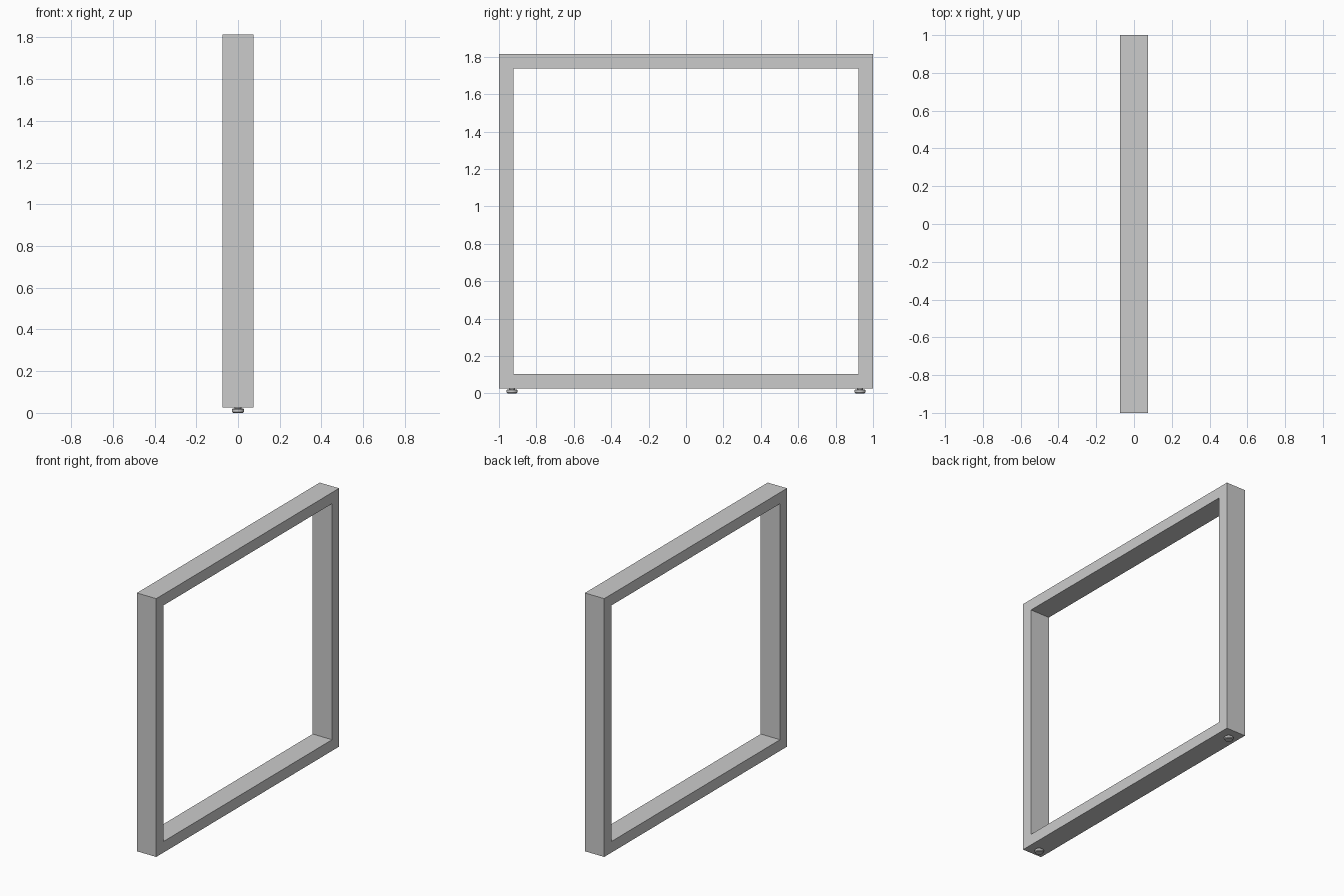
import bpy, bmesh, math

if "Cube" in bpy.data.objects:
    bpy.data.objects.remove(bpy.data.objects["Cube"])

HALF_W = 0.074          # half depth of the bar along x
Z0, Z1 = 0.027, 1.815   # frame bottom and top
BAR = 0.077             # bar thickness


def finish(name, bm):
    bmesh.ops.recalc_face_normals(bm, faces=bm.faces)
    mesh = bpy.data.meshes.new(name)
    bm.to_mesh(mesh)
    bm.free()
    obj = bpy.data.objects.new(name, mesh)
    bpy.context.collection.objects.link(obj)
    return obj


# Rectangular loop frame: a closed ring of four mitred bar sections
def make_frame():
    bm = bmesh.new()
    rings = []
    for sy, top in ((-1, 0), (1, 0), (1, 1), (-1, 1)):
        ring = []
        for x, inset in ((-HALF_W, 0), (HALF_W, 0), (HALF_W, BAR), (-HALF_W, BAR)):
            z = Z1 - inset if top else Z0 + inset
            ring.append(bm.verts.new((x, sy * (1 - inset), z)))
        rings.append(ring)
    for i in range(4):
        a, b = rings[i], rings[(i + 1) % 4]
        for j in range(4):
            k = (j + 1) % 4
            bm.faces.new((a[j], b[j], b[k], a[k]))
    return finish("leg_frame", bm)


# Small levelling foot turned from a profile
def make_foot(name, y):
    profile = [(0, 0), (0.024, 0), (0.029, 0.005), (0.029, 0.017),
               (0.025, 0.021), (0.016, 0.021), (0.016, Z0), (0, Z0)]
    bm = bmesh.new()
    verts = [bm.verts.new((r, 0, z)) for r, z in profile]
    edges = [bm.edges.new(pair) for pair in zip(verts, verts[1:])]
    bmesh.ops.spin(bm, geom=verts + edges, cent=(0, 0, 0), axis=(0, 0, 1),
                   angle=2 * math.pi, steps=24)
    bmesh.ops.remove_doubles(bm, verts=bm.verts, dist=1e-5)
    foot = finish(name, bm)
    foot.location.y = y
    bpy.ops.object.select_all(action='DESELECT')
    foot.select_set(True)
    bpy.context.view_layer.objects.active = foot
    bpy.ops.object.shade_smooth_by_angle(angle=math.radians(30))


make_frame()
make_foot("front_foot", -0.93)
make_foot("back_foot", 0.93)
